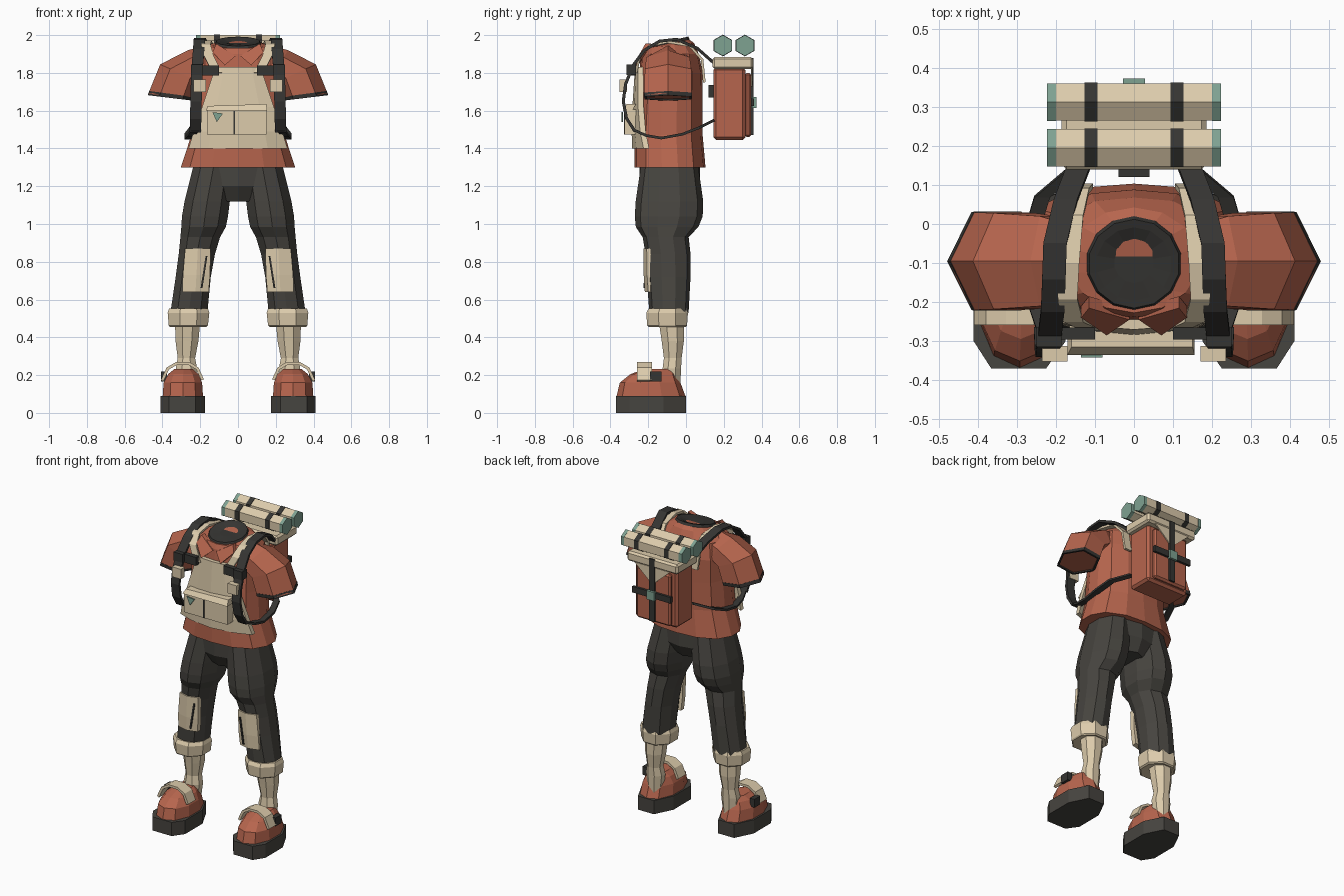
import bpy, bmesh, math
from mathutils import Vector


def material(name, r, g, b):
    m = bpy.data.materials.new(name)
    m.diffuse_color = (r, g, b, 1)
    return m


ORANGE = material("rust orange", 0.47, 0.13, 0.075)
TAN = material("tan canvas", 0.72, 0.60, 0.41)
DARK = material("charcoal cloth", 0.062, 0.058, 0.05)
BLACK = material("dark webbing", 0.036, 0.035, 0.032)
TEAL = material("muted teal", 0.21, 0.36, 0.285)


def finish(name, bm, mat):
    bmesh.ops.recalc_face_normals(bm, faces=bm.faces[:])
    me = bpy.data.meshes.new(name)
    bm.to_mesh(me)
    bm.free()
    me.materials.append(mat)
    ob = bpy.data.objects.new(name, me)
    bpy.context.collection.objects.link(ob)
    return ob


def loft(name, rings, mat, s=1):
    """Skin closed rings of points, capped at both ends; s=-1 mirrors in x."""
    bm = bmesh.new()
    vs = [[bm.verts.new((p[0] * s, p[1], p[2])) for p in r] for r in rings]
    n = len(rings[0])
    for a, b in zip(vs, vs[1:]):
        for i in range(n):
            j = (i + 1) % n
            bm.faces.new((a[i], a[j], b[j], b[i]))
    bm.faces.new(vs[0])
    bm.faces.new(vs[-1])
    return finish(name, bm, mat)


def ring(z, cx, hx, y0, y1, n=12, e=2.0, tilt=0.0):
    """Horizontal superellipse ring; tilt raises the back."""
    yc, hy, pts = (y0 + y1) / 2, (y1 - y0) / 2, []
    for i in range(n):
        a = 2 * math.pi * (i + 0.5) / n
        c, d = math.cos(a), math.sin(a)
        k = (abs(c) ** e + abs(d) ** e) ** (-1 / e)
        k /= math.cos(math.pi / n) ** 0.7
        y = yc + hy * d * k
        pts.append((cx + hx * c * k, y, z + tilt * (y - yc)))
    return pts


def box(name, x0, x1, y0, y1, z0, z1, mat, s=1, bevel=0.0):
    ob = loft(name, [[(x0, y0, z), (x1, y0, z), (x1, y1, z), (x0, y1, z)] for z in (z0, z1)], mat, s)
    if bevel:
        m = ob.modifiers.new("Bevel", "BEVEL")
        m.width, m.segments = bevel, 1
    return ob


def ribbon(name, pts, across, w, t, mat, s=1):
    """Flat strap along a path, its width lying along the given axis."""
    pts, across, rings = [Vector(p) for p in pts], Vector(across), []
    for i, p in enumerate(pts):
        tan = pts[min(i + 1, len(pts) - 1)] - pts[max(i - 1, 0)]
        nrm = tan.cross(across).normalized() * t / 2
        a = across * w / 2
        rings.append([p - a - nrm, p + a - nrm, p + a + nrm, p - a + nrm])
    loft(name, rings, mat, s)


def plate(name, pts, depth, mat, s=1):
    """Thin slab: polygon extruded along y."""
    loft(name, [[(x, y + d, z) for x, y, z in pts] for d in (0, depth)], mat, s)


# Shirt body
body = [(1.30, .30, -.27, .10), (1.47, .245, -.27, .085), (1.65, .235, -.26, .085),
        (1.80, .235, -.245, .085), (1.90, .215, -.235, .065)]
rings = [ring(z, 0, hx, a, b, 14, 2.5) for z, hx, a, b in body]
rings += [ring(1.945, 0, .165, -.225, .04, 14, 2, .1), ring(1.955, 0, .115, -.21, .01, 14, 2, .22)]
loft("shirt_body", rings, ORANGE)
# Neck rim and dark hollow
loft("neck_lining", [ring(1.95, 0, .122, -.22, .018, 14, 2, .22), ring(1.967, 0, .115, -.213, .01, 14, 2, .22),
                     ring(1.965, 0, .095, -.195, -.01, 14, 2, .22), ring(1.957, 0, .05, -.15, -.05, 14, 2, .1)], BLACK)

# Bib of the apron, following the front of the shirt
xs = (-1, -.6, 0, .6, 1)
front = [(1.40, .262, -.285, .06), (1.49, .235, -.288, .045), (1.62, .19, -.284, .03), (1.83, .12, -.27, .015)]
rows = []
for z, w, y, back in front:
    row = [(u * w, y + back * u * u, z) for u in xs]
    rows.append(row + [(x, q + .03, h) for x, q, h in reversed(row)])
loft("apron_bib", rows, TAN)

# Pocket, flap, slit and pennant badge
box("apron_pocket", -.165, .15, -.325, -.26, 1.475, 1.605, TAN)
plate("pocket_flap", [(-.17, -.335, 1.60), (.155, -.335, 1.60), (.15, -.315, 1.635), (-.16, -.315, 1.625)], .05, TAN)
box("pocket_slit", -.024, -.016, -.329, -.324, 1.475, 1.60, BLACK)
plate("pennant_badge", [(-.135, -.342, 1.592), (-.08, -.342, 1.585), (-.112, -.342, 1.54)], .008, TEAL)

# Trouser seat
loft("trouser_seat", [ring(1.12, 0, .09, -.20, .03, 10), ring(1.20, 0, .20, -.24, .07, 10, 2.3),
                      ring(1.34, 0, .232, -.242, .068, 10, 2.4)], DARK)

# Backpack
box("pack_body", -.155, .155, .145, .315, 1.445, 1.83, ORANGE, bevel=.015)
box("pack_back_pocket", -.125, .125, .31, .345, 1.46, 1.80, ORANGE, bevel=.012)
box("pack_lid", -.185, .185, .14, .355, 1.82, 1.885, TAN, bevel=.012)
plate("lid_flap", [(-.13, .344, 1.825), (.13, .344, 1.825), (0, .344, 1.71)], .008, TAN)
box("pack_vertical_strap", -.02, .02, .345, .357, 1.47, 1.88, BLACK)
box("pack_cross_strap", -.14, .14, .343, .36, 1.625, 1.665, BLACK)
box("pack_buckle", -.028, .028, .35, .372, 1.615, 1.672, TEAL)
box("pack_handle", -.04, .04, .12, .148, 1.67, 1.735, BLACK)


def hexroll(name, x0, x1, y, r, mat):
    loft(name, [[(x, y + r * math.sin(i * math.pi / 3), 1.945 + r * math.cos(i * math.pi / 3))
                 for i in range(6)] for x in (x0, x1)], mat)


# Bed rolls with end caps and bands
for k, y in enumerate((.195, .312)):
    hexroll(f"bed_roll_{k}", -.2, .2, y, .055, TAN)
    for s in (-1, 1):
        hexroll(f"roll_cap_{k}_{s}", *sorted((s * .199, s * .222)), y, .0555, TEAL)
        hexroll(f"roll_band_{k}_{s}", s * .11 - .016, s * .11 + .016, y, .0575, BLACK)


def hexring(inner, outer, b, grow=1.0):
    """Six-sided sleeve ring between two points in the xz plane."""
    c = ((inner[0] + outer[0]) / 2, (inner[1] + outer[1]) / 2)
    h = ((outer[0] - inner[0]) / 2 * grow, (outer[1] - inner[1]) / 2 * grow)
    return [(c[0] + h[0] * math.cos(i * math.pi / 3), -.095 + b * grow / .866 * math.sin(i * math.pi / 3),
             c[1] + h[1] * math.cos(i * math.pi / 3)) for i in range(6)]


LEG = [(.53, .26, .098, -.19, .01), (.72, .237, .093, -.205, .02), (.84, .218, .096, -.21, .02),
       (.93, .20, .105, -.225, .01), (.985, .182, .118, -.26, .06), (1.04, .175, .122, -.265, .082),
       (1.12, .163, .12, -.26, .085), (1.30, .13, .108, -.235, .06)]

for side, s in (("right", -1), ("left", 1)):
    # Sleeve with dark hem
    loft(f"{side}_sleeve", [hexring((.23, 1.66), (.475, 1.69), .125), hexring((.20, 1.75), (.412, 1.845), .123),
                            hexring((.17, 1.77), (.265, 1.92), .115), hexring((.12, 1.75), (.17, 1.945), .09)], ORANGE, s)
    loft(f"{side}_sleeve_hem", [hexring((.232, 1.675), (.47, 1.71), .125, .9), hexring((.23, 1.652), (.478, 1.682), .125, .9),
                                hexring((.23, 1.652), (.478, 1.682), .125), hexring((.229, 1.672), (.468, 1.704), .125, 1.015)], BLACK, s)

    # Shirt collar lapel
    plate(f"{side}_lapel", [(.012, -.245, 1.89), (.115, -.215, 1.955), (.135, -.24, 1.91), (.07, -.285, 1.84)], .03, ORANGE, s)

    # Apron shoulder strap and its buckle
    ribbon(f"{side}_apron_strap", [(.11, -.265, 1.80), (.155, -.245, 1.89), (.17, -.19, 1.945), (.165, -.1, 1.965),
                                   (.155, .02, 1.945), (.14, .085, 1.87), (.13, .097, 1.75)], (1, 0, 0), .05, .014, TAN, s)
    box(f"{side}_apron_buckle", .10, .19, -.295, -.265, 1.785, 1.84, BLACK, s)

    # Pack shoulder strap, running over the shoulder and back under the arm
    ribbon(f"{side}_pack_strap", [(.14, .15, 1.85), (.175, .06, 1.93), (.202, -.05, 1.978), (.205, -.14, 1.968),
                                  (.208, -.22, 1.92), (.215, -.28, 1.84), (.22, -.32, 1.74), (.222, -.332, 1.65),
                                  (.224, -.315, 1.56), (.226, -.27, 1.49)], (1, 0, 0), .06, .016, BLACK, s)
    ribbon(f"{side}_under_strap", [(.226, -.28, 1.50), (.25, -.21, 1.468), (.262, -.13, 1.455), (.262, -.02, 1.475),
                                   (.235, .07, 1.51), (.14, .15, 1.55)], (1, 0, 0), .04, .014, BLACK, s)
    box(f"{side}_strap_clip", .17, .236, -.352, -.312, 1.70, 1.765, TAN, s)
    box(f"{side}_strap_ladder_buckle", .185, .25, -.315, -.265, 1.79, 1.845, BLACK, s)

    # Trouser leg
    loft(f"{side}_trouser_leg", [ring(z, cx, hx, a, b, 10, 2.2) for z, cx, hx, a, b in LEG], DARK, s)

    # Shin patch with a dark slit
    patch = []
    for z, x0, x1, y in ((.64, .155, .295, -.218), (.73, .148, .292, -.224), (.87, .145, .28, -.226)):
        m = (x0 + x1) / 2
        patch.append([(x0, y + .018, z), (m, y, z), (x1, y + .018, z), (x1, y + .05, z), (x0, y + .05, z)])
    loft(f"{side}_shin_patch", patch, TAN, s)
    plate(f"{side}_patch_slit", [(.162, -.222, .83), (.172, -.222, .83), (.198, -.224, .66), (.188, -.224, .66)], .008, BLACK, s)

    # Rolled cuff and sock
    loft(f"{side}_cuff", [ring(.455, .265, .098, -.20, 0, 8), ring(.462, .263, .106, -.208, .008, 8),
                          ring(.53, .262, .113, -.213, .013, 8), ring(.552, .262, .105, -.2, .005, 8)], TAN, s)
    loft(f"{side}_sock", [ring(.12, .275, .045, -.12, -.03, 8), ring(.235, .273, .058, -.125, -.025, 8),
                          ring(.29, .273, .047, -.118, -.022, 8), ring(.38, .27, .062, -.13, -.01, 8),
                          ring(.48, .267, .068, -.145, -.01, 8)], TAN, s)

    # Shoe: sole, upper, instep strap, buckle
    outline = [(.225, -.37), (.365, -.37), (.41, -.30), (.41, -.12), (.35, 0), (.235, 0), (.175, -.12), (.175, -.30)]
    loft(f"{side}_sole", [[(x, y, z) for x, y in outline] for z in (0, .09)], DARK, s)
    loft(f"{side}_shoe_upper", [ring(.085, .292, .107, -.362, -.008, 10, 2.2), ring(.16, .292, .102, -.345, -.035, 10, 2.2),
                                ring(.205, .29, .08, -.29, -.055, 10, 2.2), ring(.232, .288, .05, -.22, -.07, 10)], ORANGE, s)
    ribbon(f"{side}_shoe_strap", [(.188, -.22, .175), (.215, -.22, .235), (.26, -.22, .262), (.325, -.22, .262),
                                  (.372, -.22, .235), (.402, -.22, .17)], (0, 1, 0), .078, .016, TAN, s)
    box(f"{side}_shoe_buckle", .375, .408, -.19, -.13, .165, .22, BLACK, s)
